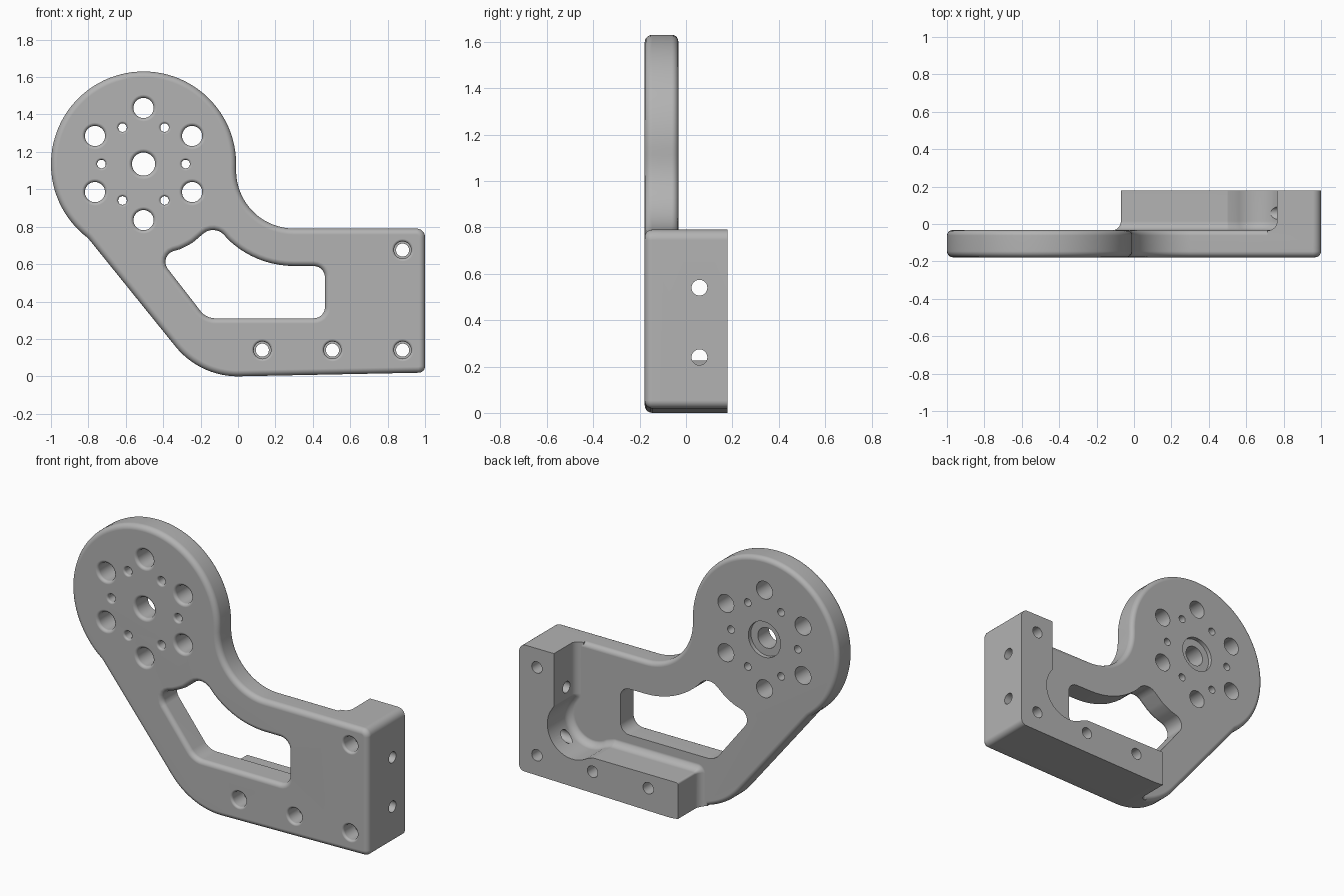
import bpy, bmesh, math
from mathutils import Vector, Matrix

if "Cube" in bpy.data.objects:
    bpy.data.objects.remove(bpy.data.objects["Cube"], do_unlink=True)

FRONT, PLATE_BACK, BACK = -0.178, -0.033, 0.178
HUB = (-0.505, 1.135)      # disc centre
NECK = (0.30, 1.10)        # centre of the concave neck curve

metal = bpy.data.materials.new("grey metal")
metal.use_nodes = True
metal.diffuse_color = (0.45, 0.45, 0.45, 1)
metal.node_tree.nodes["Principled BSDF"].inputs["Base Color"].default_value = (0.45, 0.45, 0.45, 1)


def arc(c, r, a0, a1, n):
    angles = [math.radians(a0 + (a1 - a0) * i / n) for i in range(n + 1)]
    return [Vector((c[0] + r * math.cos(a), c[1] + r * math.sin(a))) for a in angles]


def circle(c, r, n=32):
    return arc(c, r, 0, 360, n)[:-1]


def rounded(points, n=6):
    """Closed outline; entries given as (x, z, radius) get a rounded corner."""
    out = []
    for i, p in enumerate(points):
        if len(p) == 2:
            out.append(Vector(p))
            continue
        v = Vector(p[:2])
        a = (Vector(points[i - 1][:2]) - v).normalized()
        b = (Vector(points[(i + 1) % len(points)][:2]) - v).normalized()
        half = a.angle(b) / 2
        centre = v + (a + b).normalized() * p[2] / math.sin(half)
        start = v + a * p[2] / math.tan(half) - centre
        end = v + b * p[2] / math.tan(half) - centre
        for k in range(n + 1):
            d = start.slerp(end, k / n) if hasattr(start, "slerp") else start.lerp(end, k / n)
            out.append(centre + d.normalized() * p[2])
    return out


def offset(points, d):
    """Grow (or shrink) a counter-clockwise outline."""
    out = []
    for i, p in enumerate(points):
        e = (p - points[i - 1]).normalized()
        f = (points[(i + 1) % len(points)] - p).normalized()
        n, m = Vector((e.y, -e.x)), Vector((f.y, -f.x))
        out.append(p + (n + m) * d / (1 + n.dot(m)))
    return out


def loft(bm, points, steps):
    """Solid through copies of an outline at (offset, y) steps."""
    rings = [[bm.verts.new((p.x, y, p.y)) for p in offset(points, d)] for d, y in steps]
    faces = [bm.faces.new(rings[0]), bm.faces.new(rings[-1])]
    for r, s in zip(rings, rings[1:]):
        for i in range(len(r)):
            faces.append(bm.faces.new((r[i - 1], r[i], s[i], s[i - 1])))
    bmesh.ops.recalc_face_normals(bm, faces=faces)


def lip(r, y=FRONT, inward=1, n=5):
    """Quarter-round steps starting on the face at y."""
    angles = [math.pi / 2 * i / n for i in range(n + 1)]
    return [(-r * (1 - math.sin(a)), y + inward * r * (1 - math.cos(a))) for a in angles]


def flare(r, y=FRONT, n=5):
    """Steps for a cutter whose mouth widens to a rounded lip."""
    angles = [math.pi / 2 * i / n for i in range(n + 1)]
    return [(r, y - 0.05)] + [(r * (1 - math.sin(a)), y + r * (1 - math.cos(a))) for a in angles]


def make(name, bm):
    mesh = bpy.data.meshes.new(name)
    bm.to_mesh(mesh)
    bm.free()
    mesh.materials.append(metal)
    ob = bpy.data.objects.new(name, mesh)
    bpy.context.collection.objects.link(ob)
    return ob


def combine(ob, other, operation):
    mod = ob.modifiers.new(operation, 'BOOLEAN')
    mod.operation, mod.object, mod.solver = operation, other, 'EXACT'
    graph = bpy.context.evaluated_depsgraph_get()
    mesh = bpy.data.meshes.new_from_object(ob.evaluated_get(graph))
    ob.modifiers.clear()
    ob.data = mesh
    bpy.data.objects.remove(other, do_unlink=True)


# Outer silhouette: disc, diagonal side, rounded heel, foot, neck
silhouette = rounded(
    arc(HUB, 0.495, -2.5, 233.2, 64)
    + arc((0, 0.43), 0.43, 218.5, 270, 16)
    + [(1, 0.02, 0.034), (1, 0.79, 0.045)]
    + arc(NECK, 0.31, 270, 177.5, 24)[:-1])

# Plate with rounded rims on both faces
bm = bmesh.new()
loft(bm, silhouette, lip(0.032) + lip(0.028, PLATE_BACK, -1)[::-1])
bracket = make("bracket", bm)

# L-shaped wall with corner relief and a cove at its foot
relief = arc((0.64, 0.35), 0.17, 30, -125, 20)
wall_shape = rounded(
    [(-0.07, -0.3, 0.01), (1.3, -0.3, 0.01), (1.3, 1.1, 0.01), (0.765, 1.1, 0.01), (0.765, 0.47, 0.02)]
    + relief
    + [(0.50, 0.225, 0.02), (-0.07, 0.225, 0.012)])
cove = 0.05
cove_steps = [(cove * (1 - math.sin(a)), PLATE_BACK - 0.002 + cove * (1 - math.cos(a)))
              for a in [math.pi / 2 * i / 6 for i in range(7)]]
bm = bmesh.new()
loft(bm, wall_shape, [(cove, -0.12)] + cove_steps + [(0, 0.4)])
wall = make("wall", bm)
bm = bmesh.new()
loft(bm, silhouette, [(0, -0.1), (0, BACK)])
combine(wall, make("wall_limit", bm), 'INTERSECT')
combine(bracket, wall, 'UNION')

# Cutters: window, hub holes, bolt holes, side holes
bm = bmesh.new()
window = rounded(
    [(-0.17, 0.31, 0.1), (0.465, 0.31, 0.06), (0.465, 0.59, 0.06)]
    + arc(NECK, 0.51, 270, 226, 10)
    + [(-0.125, 0.815, 0.08)]
    + arc(HUB, 0.495, -57.5, -67, 3)
    + [(-0.43, 0.645, 0.06)])
loft(bm, window, flare(0.028) + [(0, 0.3)])
loft(bm, circle(HUB, 0.062), flare(0.02)
     + [(0, PLATE_BACK - 0.025), (0.046, PLATE_BACK - 0.025), (0.046, 0.1)])
for i in range(6):
    for radius, size, turn, edge in ((0.30, 0.054, 30, 0.018), (0.225, 0.023, 0, 0.012)):
        a = math.radians(60 * i + turn)
        spot = (HUB[0] + radius * math.cos(a), HUB[1] + radius * math.sin(a))
        loft(bm, circle(spot, size), flare(edge) + [(0, 0.1)])
for spot in ((0.13, 0.14), (0.505, 0.14), (0.88, 0.14), (0.88, 0.675)):
    loft(bm, circle(spot, 0.046), flare(0.014) + [(0, -0.07), (-0.011, -0.07), (-0.011, 0.3)])
for z in (0.24, 0.54):
    bmesh.ops.create_cone(bm, cap_ends=True, segments=32, radius1=0.034, radius2=0.034, depth=0.5,
                          matrix=Matrix.Translation((0.86, 0.058, z)) @ Matrix.Rotation(math.pi / 2, 4, 'Y'))
combine(bracket, make("openings", bm), 'DIFFERENCE')

# Smooth shading with crisp machined edges
bpy.ops.object.select_all(action='DESELECT')
bracket.select_set(True)
bpy.context.view_layer.objects.active = bracket
bpy.ops.object.shade_smooth_by_angle(angle=math.radians(30))
normals = bracket.modifiers.new("even_normals", 'WEIGHTED_NORMAL')
normals.keep_sharp = True
